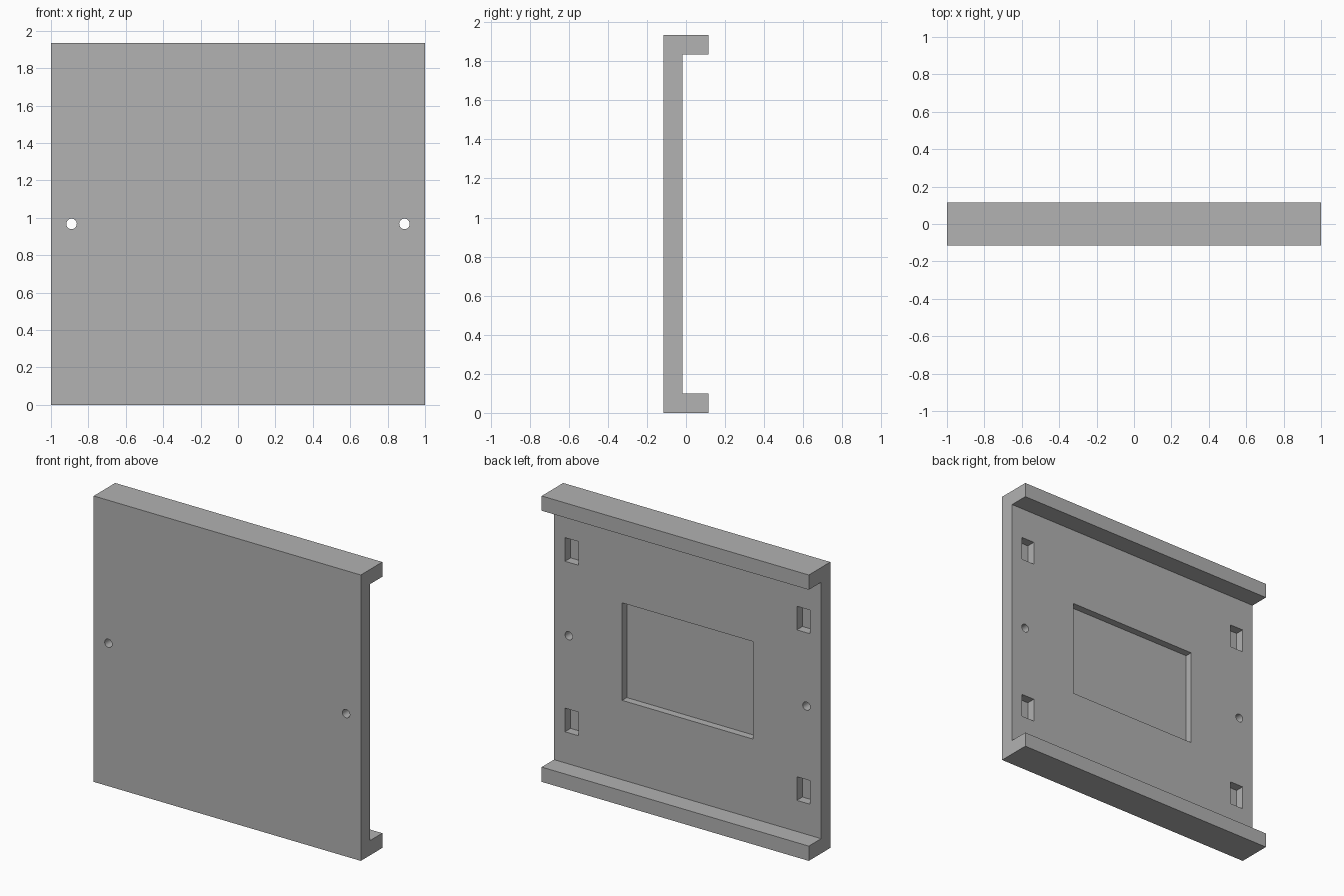
import bpy
import bmesh
from mathutils import Matrix

cube = bpy.data.objects.get("Cube")
if cube:
    bpy.data.objects.remove(cube, do_unlink=True)

HEIGHT = 1.935
MID = HEIGHT / 2
FRONT, BACK = -0.115, 0.115
FACE = -0.017          # rear face of the plate
LIP = 0.1              # lip thickness

grey = bpy.data.materials.new("plain_grey")
grey.use_nodes = True
colour = (0.445, 0.445, 0.445, 1)
grey.diffuse_color = colour
grey.node_tree.nodes["Principled BSDF"].inputs["Base Color"].default_value = colour


def make_object(name, bm):
    bmesh.ops.recalc_face_normals(bm, faces=bm.faces)
    mesh = bpy.data.meshes.new(name)
    bm.to_mesh(mesh)
    bm.free()
    mesh.materials.append(grey)
    obj = bpy.data.objects.new(name, mesh)
    bpy.context.collection.objects.link(obj)
    return obj


def add_pocket(bm, x, z, width, height, depth):
    # Box sunk into the rear face, open towards the back
    y0, y1 = FACE - depth, FACE + 0.05
    matrix = (Matrix.Translation((x, (y0 + y1) / 2, z))
              @ Matrix.Diagonal((width, y1 - y0, height, 1)))
    bmesh.ops.create_cube(bm, size=1, matrix=matrix)


def add_hole(bm, x, z, radius):
    # Cylinder running right through the plate
    matrix = Matrix.Translation((x, FACE, z)) @ Matrix.Rotation(1.5707963, 4, "X")
    bmesh.ops.create_cone(bm, cap_ends=True, segments=32, radius1=radius,
                          radius2=radius, depth=0.5, matrix=matrix)


# Plate with top and bottom lips: C-shaped profile extruded along x
profile = [(FRONT, 0), (BACK, 0), (BACK, LIP), (FACE, LIP),
           (FACE, HEIGHT - LIP), (BACK, HEIGHT - LIP),
           (BACK, HEIGHT), (FRONT, HEIGHT)]
bm = bmesh.new()
face = bm.faces.new([bm.verts.new((-1, y, z)) for y, z in profile])
extruded = bmesh.ops.extrude_face_region(bm, geom=[face])["geom"]
verts = [g for g in extruded if isinstance(g, bmesh.types.BMVert)]
bmesh.ops.translate(bm, verts=verts, vec=(2, 0, 0))
panel = make_object("lipped_panel", bm)

# Centre recess, corner slots and side screw holes
bm = bmesh.new()
add_pocket(bm, 0, MID, 0.98, 0.66, 0.05)
for side in (-1, 1):
    add_hole(bm, side * 0.89, MID, 0.028)
    for level in (-1, 1):
        add_pocket(bm, side * 0.868, MID + level * 0.577, 0.1, 0.16, 0.06)
cutter = make_object("recess_cutter", bm)
cutter.hide_render = True

# Apply the cut, then remove the cutter
cut = panel.modifiers.new("recesses", "BOOLEAN")
cut.operation = "DIFFERENCE"
cut.solver = "EXACT"
cut.object = cutter
bpy.context.view_layer.objects.active = panel
panel.select_set(True)
bpy.ops.object.modifier_apply(modifier=cut.name)
bpy.data.objects.remove(cutter, do_unlink=True)

bpy.ops.object.shade_smooth_by_angle()
